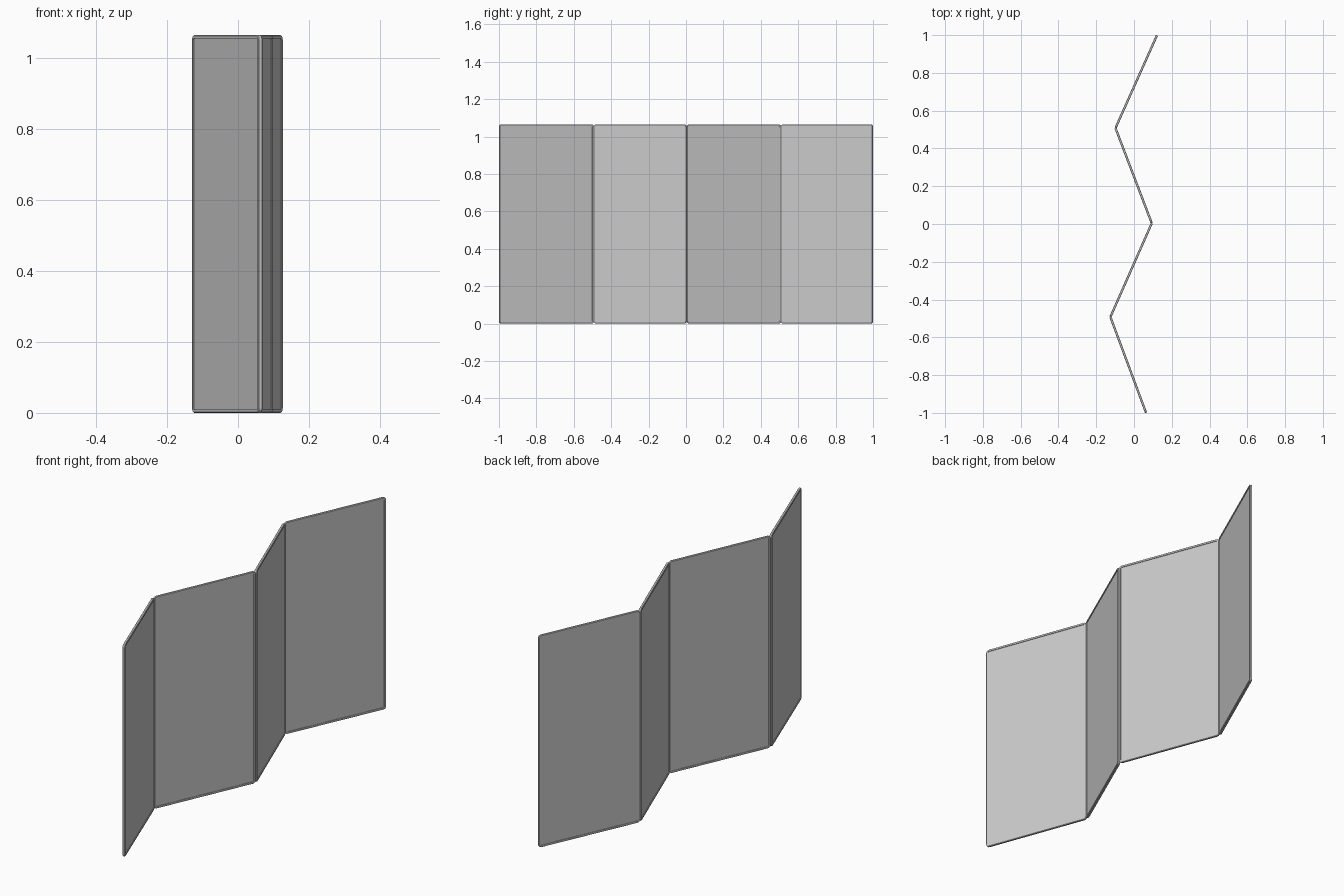
import bpy, bmesh, math
from mathutils import Vector, Matrix

cube = bpy.data.objects.get("Cube")
if cube:
    bpy.data.objects.remove(cube)


def material(name, value):
    m = bpy.data.materials.new(name)
    m.use_nodes = True
    colour = (value, value, value, 1)
    m.diffuse_color = colour
    m.node_tree.nodes["Principled BSDF"].inputs["Base Color"].default_value = colour
    return m


frame_mat = material("frame grey", 0.60)
panel_mat = material("panel grey", 0.60)

HEIGHT = 1.065
BORDER = 0.01
FRAME_T = 0.012
SHEET_T = 0.006
RADIUS = 0.014
folds = [(0.064, -1.0), (-0.125, -0.492), (0.094, 0.004), (-0.098, 0.508), (0.122, 1.0)]


def outline(width, inset, radius, steps=4):
    """Rounded rectangle in the local x/z plane."""
    pts = []
    hx, hz = width / 2 - inset - radius, HEIGHT / 2 - inset - radius
    for q, (sx, sz) in enumerate([(1, 1), (-1, 1), (-1, -1), (1, -1)]):
        for i in range(steps + 1):
            a = math.pi / 2 * (q + i / steps)
            pts.append((sx * hx + radius * math.cos(a), sz * hz + radius * math.sin(a)))
    return pts


def finish(bm, name, mat, place):
    bmesh.ops.recalc_face_normals(bm, faces=bm.faces)
    mesh = bpy.data.meshes.new(name)
    bm.to_mesh(mesh)
    bm.free()
    mesh.materials.append(mat)
    ob = bpy.data.objects.new(name, mesh)
    ob.matrix_world = place
    bpy.context.collection.objects.link(ob)
    return ob


def make_frame(name, width, place):
    # Border section swept round the outline, with chamfered outer edges
    c, h = 0.002, FRAME_T / 2
    section = [(0, -h + c), (c, -h), (BORDER, -h), (BORDER, h), (c, h), (0, h - c)]
    bm = bmesh.new()
    loops = []
    for inset, y in section:
        pts = outline(width, inset, max(RADIUS - inset, 0.004))
        loops.append([bm.verts.new((x, y, z)) for x, z in pts])
    n = len(loops[0])
    for k, loop in enumerate(loops):
        after = loops[(k + 1) % len(loops)]
        for i in range(n):
            j = (i + 1) % n
            bm.faces.new((loop[i], loop[j], after[j], after[i]))
    finish(bm, name, frame_mat, place)


def make_sheet(name, width, place):
    bm = bmesh.new()
    pts = outline(width, BORDER - 0.001, 0.004)
    face = bm.faces.new([bm.verts.new((x, -SHEET_T / 2, z)) for x, z in pts])
    grown = bmesh.ops.extrude_face_region(bm, geom=[face])["geom"]
    verts = [v for v in grown if isinstance(v, bmesh.types.BMVert)]
    bmesh.ops.translate(bm, verts=verts, vec=(0, SHEET_T, 0))
    finish(bm, name, panel_mat, place)


# Four hinged leaves standing in a zigzag
for i, (a, b) in enumerate(zip(folds, folds[1:]), 1):
    a, b = Vector(a), Vector(b)
    mid, run = (a + b) / 2, b - a
    width = run.length - 0.002
    place = Matrix.Translation((mid.x, mid.y, HEIGHT / 2)) @ Matrix.Rotation(math.atan2(run.y, run.x), 4, "Z")
    make_frame(f"leaf_{i}_frame", width, place)
    make_sheet(f"leaf_{i}_sheet", width, place)
